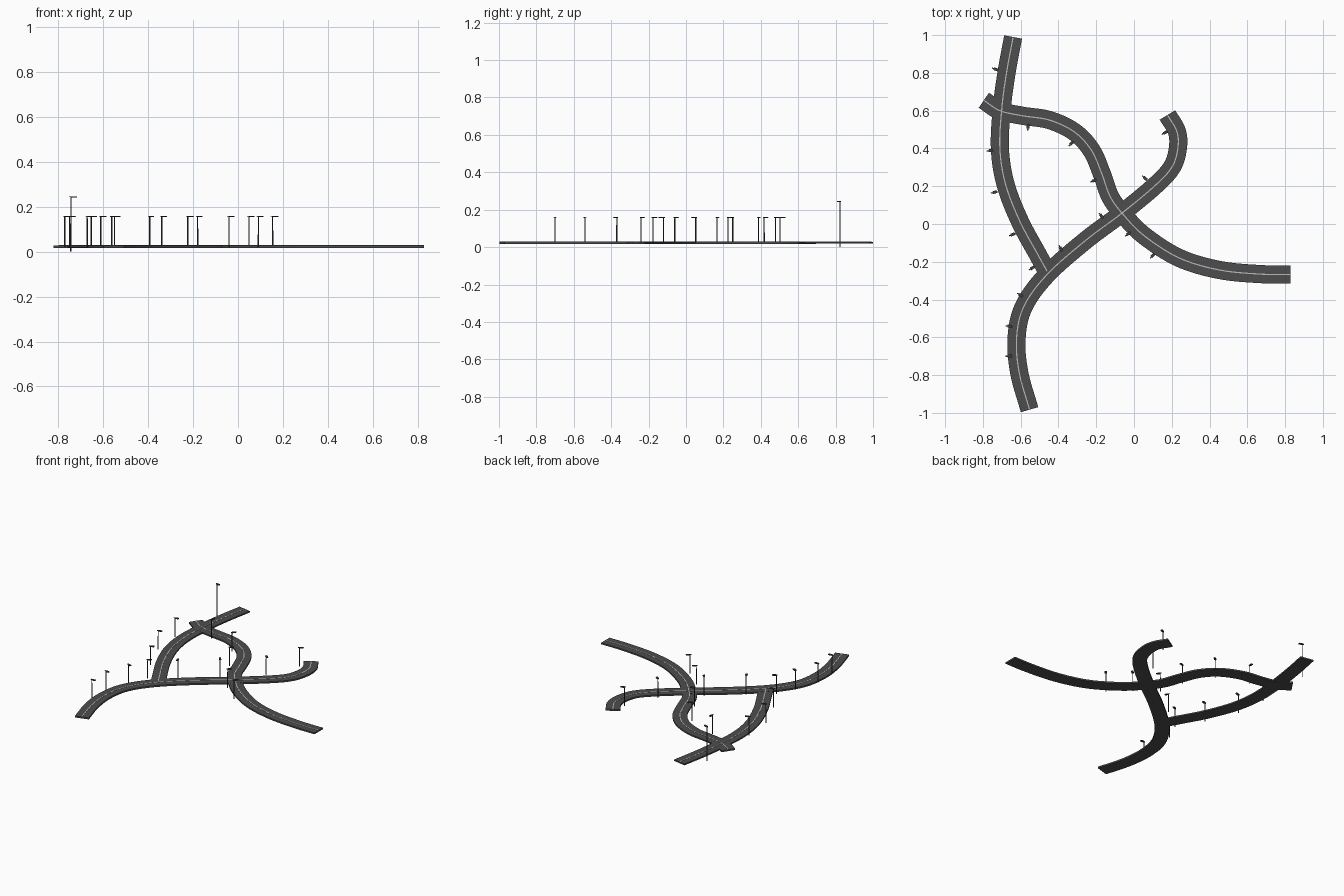
import bpy, bmesh, math
from mathutils import Vector, Matrix

if "Cube" in bpy.data.objects:
    bpy.data.objects.remove(bpy.data.objects["Cube"])

def material(name, v):
    m = bpy.data.materials.new(name)
    m.diffuse_color = (v, v, v, 1)
    m.use_nodes = True
    m.node_tree.nodes["Principled BSDF"].inputs["Base Color"].default_value = m.diffuse_color
    return m

asphalt = material("asphalt", 0.075)
paint = material("line_paint", 0.5)
metal = material("lamp_metal", 0.05)

HALF = 0.048      # half road width
Z0, Z1 = 0.018, 0.028

def spline(points, n=8):
    """Catmull-Rom curve through the given points."""
    p = [Vector(q) for q in points]
    p = [2 * p[0] - p[1]] + p + [2 * p[-1] - p[-2]]
    out = []
    for i in range(1, len(p) - 2):
        a, b, c, d = p[i - 1:i + 3]
        for k in range(n):
            t = k / n
            out.append(0.5 * (2 * b + (c - a) * t + (2 * a - 5 * b + 4 * c - d) * t * t
                              + (3 * b - a - 3 * c + d) * t ** 3))
    return out + [p[-2]]

def finish(bm, name, mat):
    bmesh.ops.recalc_face_normals(bm, faces=bm.faces[:])
    me = bpy.data.meshes.new(name)
    bm.to_mesh(me)
    bm.free()
    me.materials.append(mat)
    ob = bpy.data.objects.new(name, me)
    bpy.context.collection.objects.link(ob)
    return ob

def sweep(name, path, half, z0, z1, mat):
    """Rectangular strip swept along a flat path."""
    bm = bmesh.new()
    rings = []
    for i, q in enumerate(path):
        t = (path[min(i + 1, len(path) - 1)] - path[max(i - 1, 0)]).normalized()
        s = Vector((-t.y, t.x)) * half
        rings.append([bm.verts.new((*(q + s * e), z))
                      for e, z in ((-1, z0), (1, z0), (1, z1), (-1, z1))])
    for a, b in zip(rings, rings[1:]):
        for j in range(4):
            k = (j + 1) % 4
            bm.faces.new((a[j], a[k], b[k], b[j]))
    bm.faces.new(rings[0])
    bm.faces.new(rings[-1])
    return finish(bm, name, mat)

# Roads with centre lines
roads = {
    "west_road": [(-.64, .99), (-.675, .80), (-.70, .61), (-.71, .40), (-.68, .21),
                  (-.605, .016), (-.51, -.16), (-.46, -.25)],
    "cross_road": [(-.795, .655), (-.71, .60), (-.59, .573), (-.447, .55), (-.315, .487),
                   (-.225, .39), (-.17, .265), (-.125, .143), (-.055, .048), (.055, -.063),
                   (.24, -.18), (.45, -.243), (.664, -.265), (.828, -.267)],
    "main_road": [(-.553, -.983), (-.607, -.79), (-.622, -.61), (-.585, -.44), (-.463, -.27),
                  (-.26, -.09), (-.07, .053), (.108, .20), (.2, .30), (.232, .40),
                  (.227, .49), (.177, .577)],
}
paths = {}
for i, (name, pts) in enumerate(roads.items()):
    paths[name] = spline(pts)
    d = i * 0.0003
    sweep(name, paths[name], HALF, Z0 - d, Z1 + d, asphalt)
    sweep(name + "_centre_line", paths[name], 0.003, Z1 - 0.002, Z1 + 0.0012 + d, paint)

# Street lamps, arm reaching over the nearest road
def lamp(name, x, y, base, top):
    near = min((q for p in paths.values() for q in p), key=lambda q: (q - Vector((x, y))).length)
    rot = Matrix.Rotation(math.atan2(near.y - y, near.x - x), 4, 'Z')
    bm = bmesh.new()
    def box(cx, z, sx, sy, sz):
        m = Matrix.Translation((x, y, z)) @ rot @ Matrix.Translation((cx, 0, 0))
        bmesh.ops.create_cube(bm, size=1, matrix=m @ Matrix.Diagonal((sx, sy, sz, 1)))
    bmesh.ops.create_cone(bm, cap_ends=True, segments=8, radius1=.0032, radius2=.0028,
                          depth=top - base,
                          matrix=Matrix.Translation((x, y, (base + top) / 2)))
    box(.010, top - .002, .036, .006, .004)     # arm
    box(.014, top - .003, .024, .015, .005)     # lamp head
    finish(bm, name, metal)

lamps = [(-.772, .387), (-.75, .165), (-.654, -.06), (-.55, -.24), (-.611, -.37),
         (-.672, -.54), (-.672, -.70), (-.393, -.12), (-.18, .052), (.049, .25),
         (.154, .478), (-.562, .503), (-.34, .418), (-.224, .225), (-.04, -.06), (.091, -.176)]
for i, (x, y) in enumerate(lamps):
    lamp(f"street_lamp_{i + 1}", x, y, 0.022, 0.16)
lamp("tall_street_lamp", -.744, .823, 0.0, 0.247)
